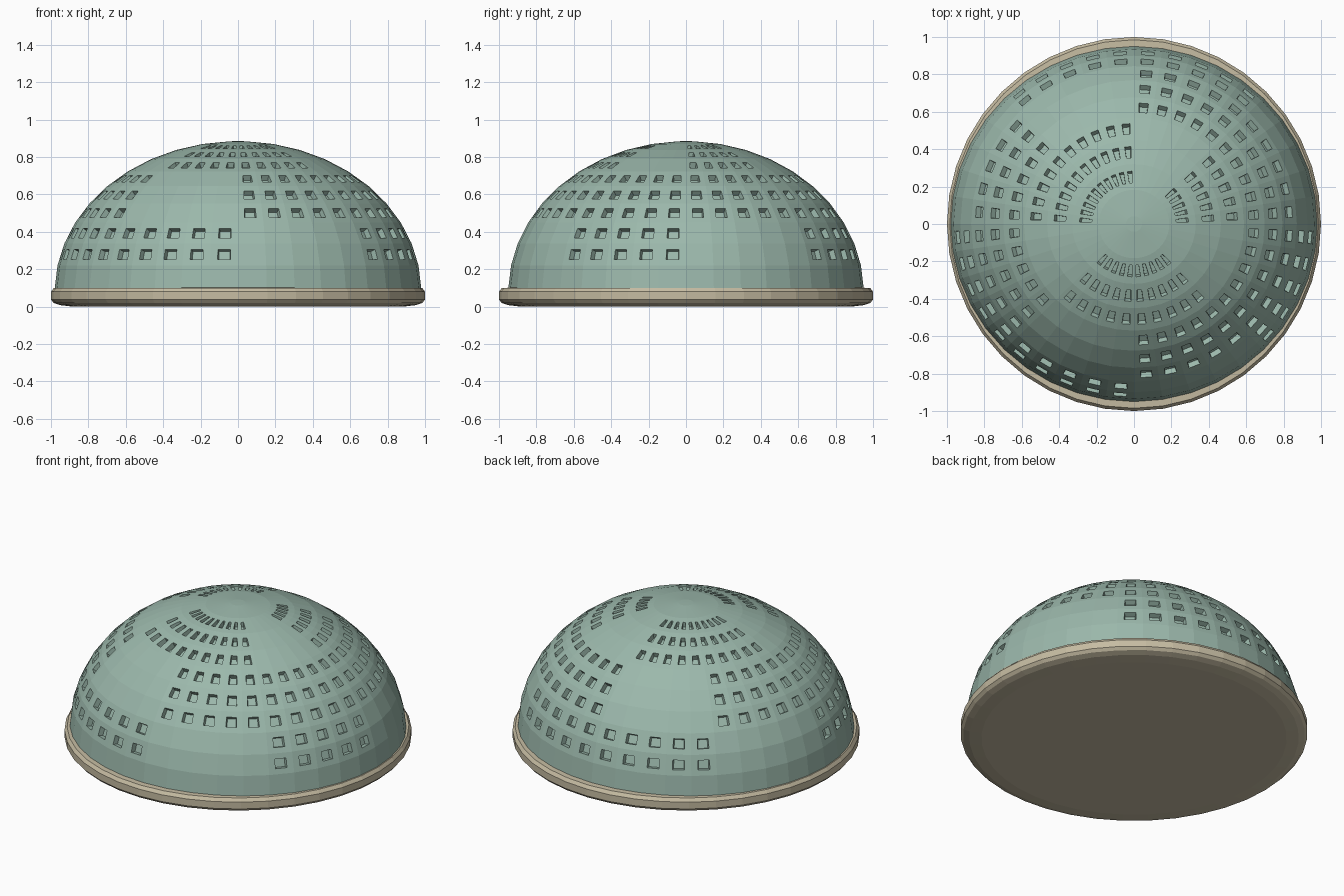
import bpy, bmesh
from math import sin, cos, radians, pi
from mathutils import Vector

if "Cube" in bpy.data.objects:
    bpy.data.objects.remove(bpy.data.objects["Cube"])

SEG = 40                            # columns around the dome
RX, RY, RZ, Z0 = 0.98, 0.95, 0.805, 0.08


def material(name, colour):
    m = bpy.data.materials.new(name)
    m.diffuse_color = (*colour, 1)
    m.use_nodes = True
    m.node_tree.nodes["Principled BSDF"].inputs["Base Color"].default_value = m.diffuse_color
    return m


def finish(name, bm, mat):
    mesh = bpy.data.meshes.new(name)
    bm.normal_update()
    bm.to_mesh(mesh)
    bm.free()
    mesh.materials.append(mat)
    ob = bpy.data.objects.new(name, mesh)
    bpy.context.collection.objects.link(ob)
    return ob


def bridge(bm, a, b):
    n = len(a)
    for i in range(n):
        bm.faces.new((a[i], a[(i + 1) % n], b[(i + 1) % n], b[i]))


# Which columns carry windows, in blocks of five (0 = front, counter-clockwise)
LOW = {1, 3, 4, 6, 7}
MID = {0, 1, 2, 3, 5, 6}
HIGH = {7, 0, 2, 4, 5}
ROWS = [set(), LOW, LOW, MID, MID, MID, HIGH, HIGH, HIGH, set()]


def dome():
    bm = bmesh.new()
    rings = []
    for k in range(11):
        lat = radians(1.5 + 8.6 * k)
        ring = []
        for j in range(SEG):
            az = 2 * pi * j / SEG
            ring.append(bm.verts.new((RX * cos(lat) * sin(az),
                                      -RY * cos(lat) * cos(az),
                                      Z0 + RZ * sin(lat))))
        rings.append(ring)
    for k, blocks in enumerate(ROWS):
        for j in range(SEG):
            j2 = (j + 1) % SEG
            quad = [rings[k][j], rings[k][j2], rings[k + 1][j2], rings[k + 1][j]]
            if j // 5 not in blocks:
                bm.faces.new(quad)
                continue
            # recessed window in the middle of the panel
            c = sum((v.co for v in quad), Vector()) / 4
            n = (quad[2].co - quad[0].co).cross(quad[3].co - quad[1].co).normalized()
            rim = [bm.verts.new(c.lerp(v.co, 0.46)) for v in quad]
            floor = [bm.verts.new(c.lerp(v.co, 0.40) - n * 0.03) for v in quad]
            bridge(bm, quad, rim)
            bridge(bm, rim, floor)
            bm.faces.new(floor)
    # cap at the top
    top = bm.verts.new((0, 0, Z0 + RZ))
    for j in range(SEG):
        bm.faces.new((rings[-1][j], rings[-1][(j + 1) % SEG], top))
    return finish("dome_shell", bm, material("dome_green", (0.33, 0.48, 0.41)))


def base():
    # bevelled rim with a closed underside
    bm = bmesh.new()
    profile = [(0.88, 0.0), (0.95, 0.008), (0.985, 0.02), (1.0, 0.037),
               (1.0, 0.08), (0.985, 0.10), (0.93, 0.102)]
    rings = [[bm.verts.new((r * sin(2 * pi * j / SEG), -r * cos(2 * pi * j / SEG), z))
              for j in range(SEG)] for r, z in profile]
    for a, b in zip(rings, rings[1:]):
        bridge(bm, a, b)
    bm.faces.new(list(reversed(rings[0])))
    return finish("base_rim", bm, material("rim_tan", (0.56, 0.50, 0.36)))


dome()
base()
